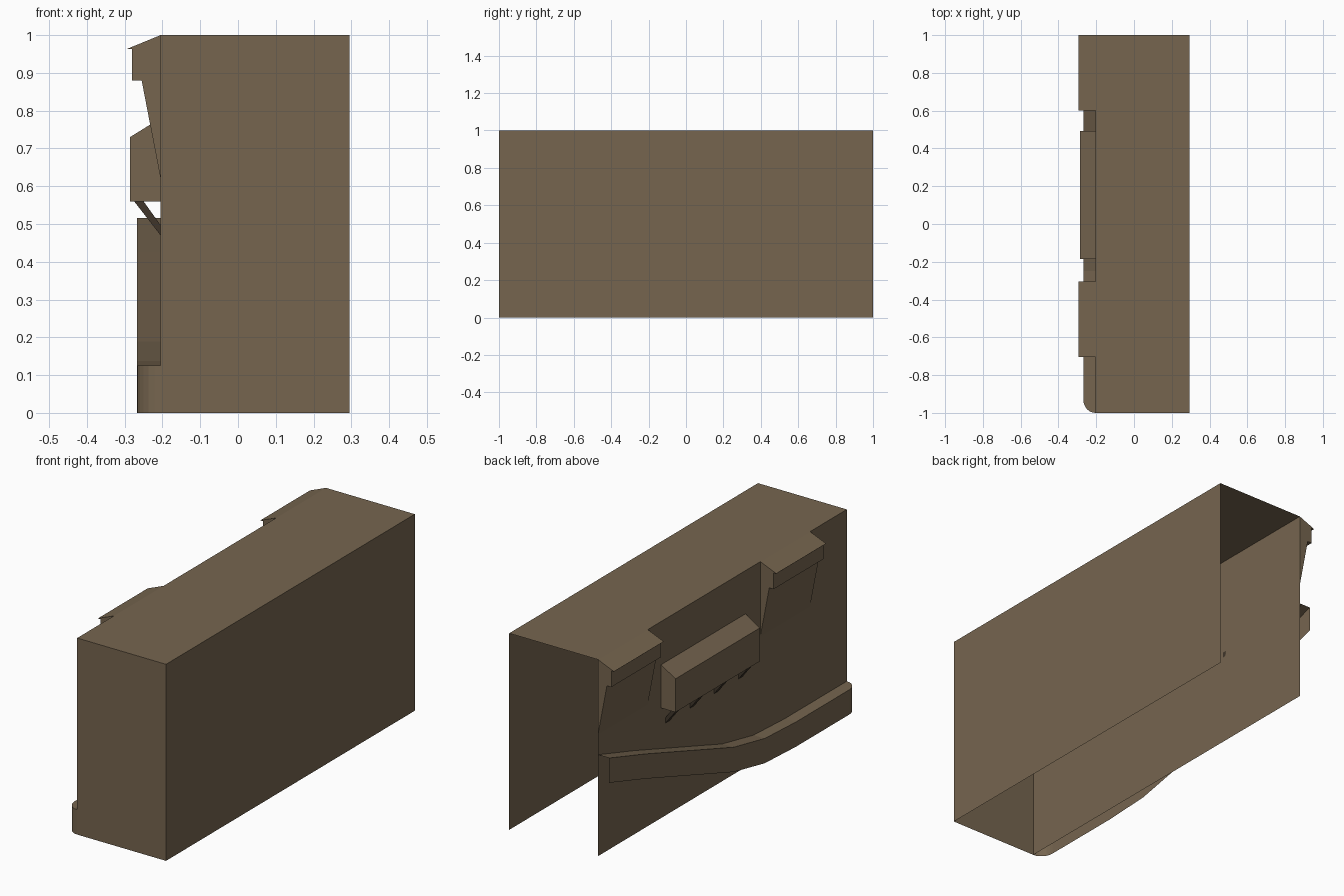
import bpy, bmesh, math

if "Cube" in bpy.data.objects:
    bpy.data.objects.remove(bpy.data.objects["Cube"])

WALL = -0.205   # x of the detailed wall


def material(name, rgb):
    m = bpy.data.materials.new(name)
    m.diffuse_color = (*rgb, 1)
    m.use_nodes = True
    m.node_tree.nodes["Principled BSDF"].inputs["Base Color"].default_value = m.diffuse_color
    return m


brown = material("earth_brown", (0.18, 0.13, 0.078))
dark = material("dark_brown", (0.05, 0.036, 0.023))


def make(name, verts, faces, mat):
    me = bpy.data.meshes.new(name)
    me.from_pydata(verts, [], faces)
    bm = bmesh.new()
    bm.from_mesh(me)
    bmesh.ops.remove_doubles(bm, verts=bm.verts, dist=0.0005)
    bmesh.ops.recalc_face_normals(bm, faces=bm.faces)
    bm.to_mesh(me)
    bm.free()
    me.materials.append(mat)
    ob = bpy.data.objects.new(name, me)
    bpy.context.collection.objects.link(ob)
    return ob


def extrude_y(name, profile, y0, y1, mat):
    """Closed xz profile extruded along y, with end caps."""
    n = len(profile)
    verts = [(x, y, z) for y in (y0, y1) for x, z in profile]
    faces = [(i, (i + 1) % n, n + (i + 1) % n, n + i) for i in range(n)]
    faces += [tuple(range(n))[::-1], tuple(range(n, 2 * n))]
    return make(name, verts, faces, mat)


# Main shell: thin walls, open underneath and at the +y end
R = 0.295
shell = [(WALL, -1, 0), (R, -1, 0), (R, 1, 0), (WALL, 1, 0),
         (WALL, -1, 1), (R, -1, 1), (R, 1, 1), (WALL, 1, 1)]
make("main_shell", shell,
     [(4, 5, 6, 7), (0, 1, 5, 4), (1, 2, 6, 5), (3, 0, 4, 7)], brown)

# Two overhanging brackets under the top edge
bracket = [(WALL, 1.0), (-0.295, 0.963), (-0.28, 0.963), (-0.28, 0.88),
           (-0.255, 0.88), (WALL, 0.62)]
for i, y in enumerate((-0.705, 0.6)):
    extrude_y(f"top_bracket_{i + 1}", bracket, y, y + 0.4, brown)

# Projecting block in the middle of the wall
block = [(WALL, 0.78), (-0.286, 0.73), (-0.286, 0.56), (WALL, 0.56)]
extrude_y("wall_block", block, -0.185, 0.493, brown)

# Diagonal braces under the block
brace = [(-0.275, 0.56), (-0.25, 0.56), (WALL, 0.497), (WALL, 0.47)]
for i in range(4):
    y = 0.44 - 0.195 * i
    extrude_y(f"block_brace_{i + 1}", brace, y - 0.017, y + 0.017, dark)

# Sloping band along the wall: rounded at -y, open below and at +y
path = [(WALL - 0.063 * math.sin(a), -0.93 - 0.07 * math.cos(a), 0)
        for a in (math.pi / 2 * k / 6 for k in range(7))]
path += [(-0.268, y, z) for y, z in
         ((-0.5, 0), (-0.25, 0.012), (0, 0.063), (0.71, 0.3), (1, 0.39))]
verts, faces = [], []
for x, y, z in path:
    verts += [(x, y, z), (x, y, z + 0.126), (WALL, y, z + 0.126)]
for i in range(len(path) - 1):
    a, b = 3 * i, 3 * i + 3
    faces += [(a, b, b + 1, a + 1)]
    faces += [(a + 1, b + 1, b + 2, a + 2)] if i else [(a + 1, b + 1, b + 2)]
make("sloping_band", verts, faces, brown)
